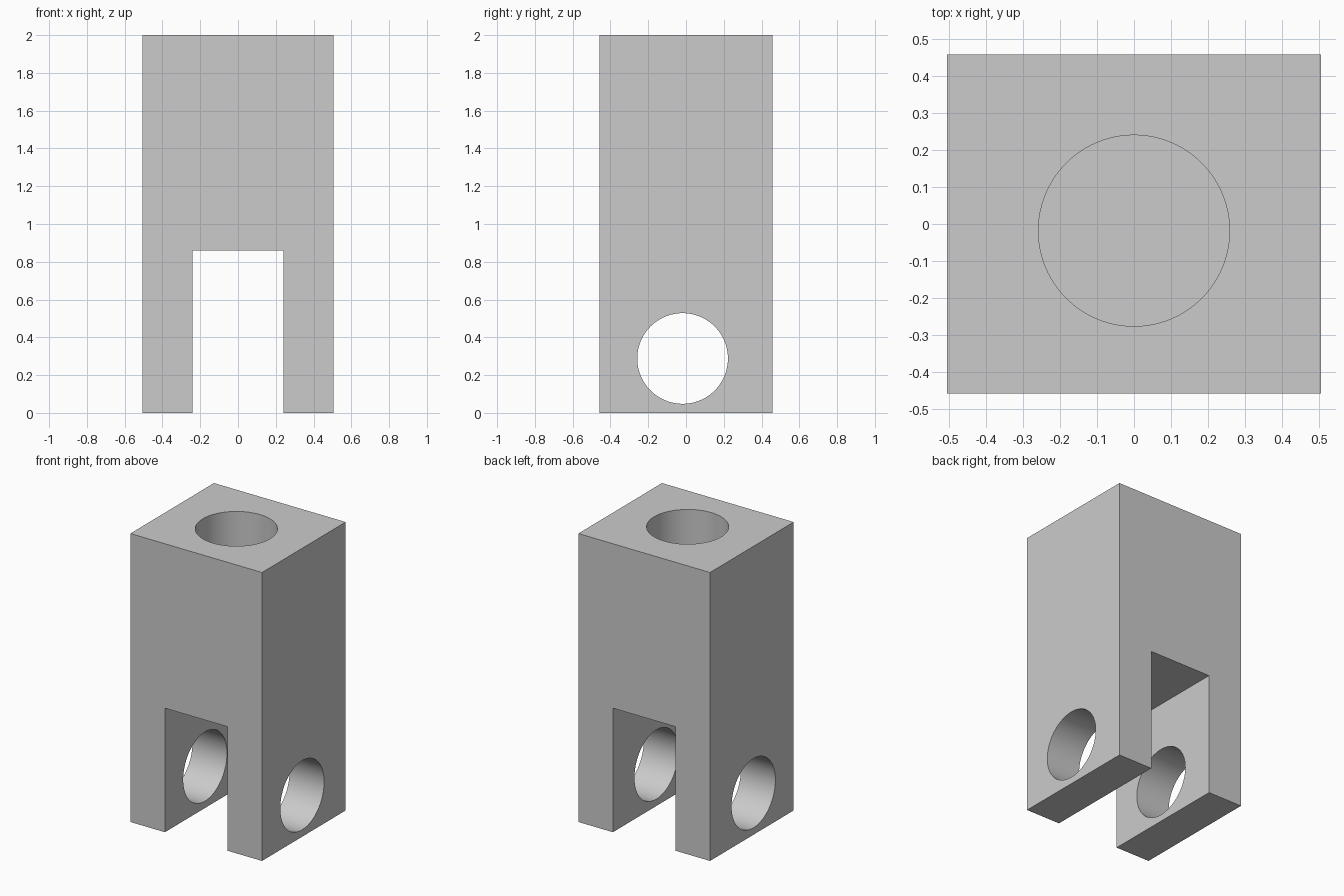
import bpy
import math

cube = bpy.data.objects.get("Cube")
if cube:
    bpy.data.objects.remove(cube, do_unlink=True)

# Single grey material
grey = bpy.data.materials.new("light_grey")
grey.use_nodes = True
colour = (0.6, 0.6, 0.6, 1)
grey.diffuse_color = colour
grey.node_tree.nodes["Principled BSDF"].inputs["Base Color"].default_value = colour


def box(name, low, high):
    centre = [(a + b) / 2 for a, b in zip(low, high)]
    bpy.ops.mesh.primitive_cube_add(size=1, location=centre)
    obj = bpy.context.object
    obj.name = name
    obj.scale = [b - a for a, b in zip(low, high)]
    bpy.ops.object.transform_apply(location=False, rotation=False, scale=True)
    obj.data.materials.append(grey)
    return obj


def rod(name, radius, length, location, rotation=(0, 0, 0)):
    bpy.ops.mesh.primitive_cylinder_add(vertices=96, radius=radius, depth=length,
                                        location=location, rotation=rotation)
    obj = bpy.context.object
    obj.name = name
    obj.data.materials.append(grey)
    return obj


def cut(target, cutter):
    cutter.hide_render = True
    mod = target.modifiers.new(cutter.name, 'BOOLEAN')
    mod.operation = 'DIFFERENCE'
    mod.solver = 'EXACT'
    mod.object = cutter
    bpy.ops.object.select_all(action='DESELECT')
    target.select_set(True)
    bpy.context.view_layer.objects.active = target
    bpy.ops.object.modifier_apply(modifier=mod.name)
    bpy.data.objects.remove(cutter, do_unlink=True)


# Square block forming the fork and its shank
body = box("clevis_body", (-0.505, -0.458, 0), (0.505, 0.458, 2))

# Slot between the two fork arms
cut(body, box("fork_slot", (-0.24, -1, -0.5), (0.24, 1, 0.86)))

# Cross hole for the pin
cut(body, rod("pin_hole", 0.24, 2, (0, -0.018, 0.288), (0, math.pi / 2, 0)))

# Blind bore in the top
bore_depth = 0.8
cut(body, rod("top_bore", 0.258, bore_depth * 2, (0, -0.018, 2)))

bpy.ops.object.select_all(action='DESELECT')
body.select_set(True)
bpy.context.view_layer.objects.active = body
bpy.ops.object.shade_smooth_by_angle(angle=math.radians(30))
